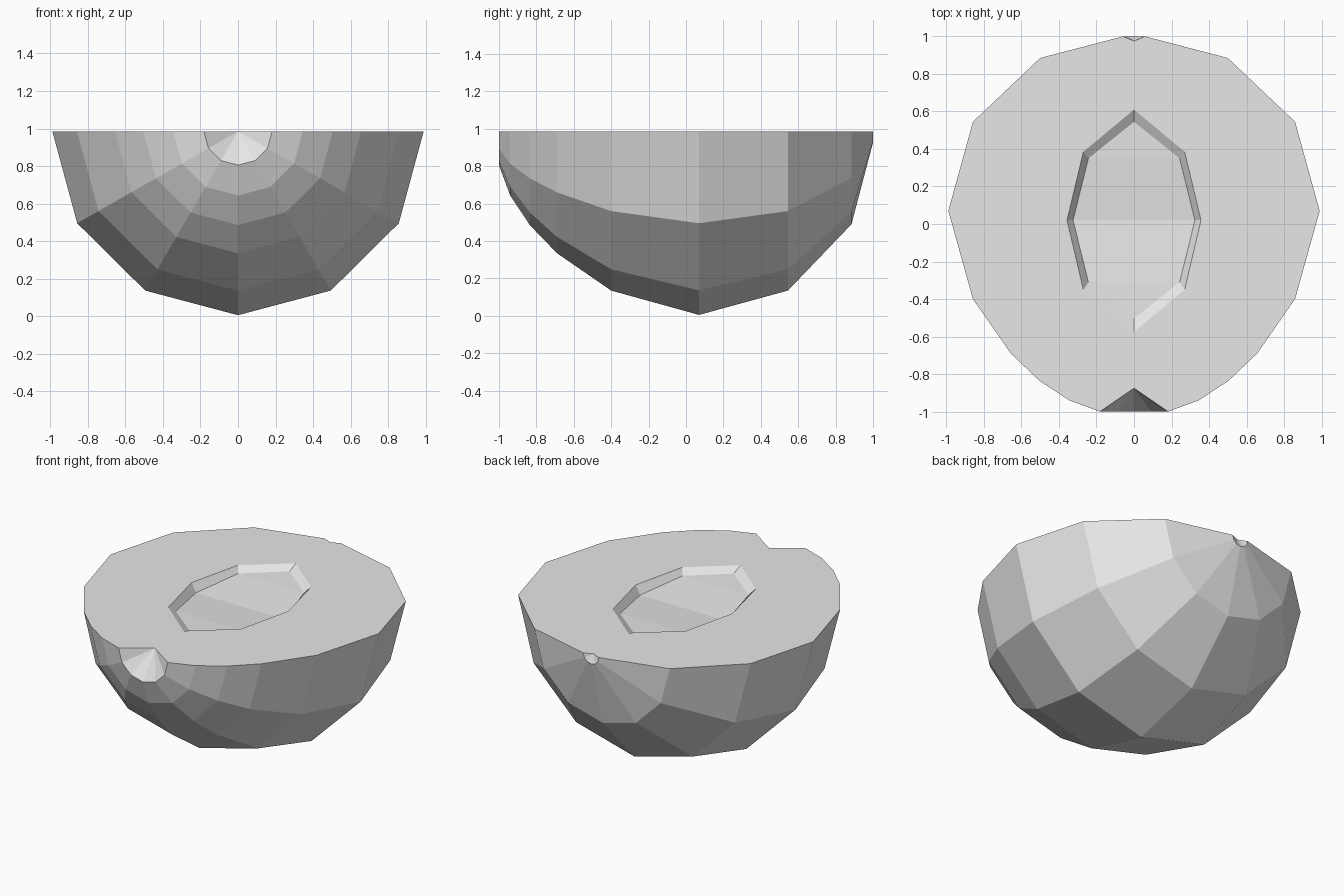
import bpy
import bmesh
import math

cube = bpy.data.objects.get("Cube")
if cube:
    bpy.data.objects.remove(cube, do_unlink=True)

RIM_Z = 0.985   # height of the flat cut
STEPS = 6       # facets across the half turn

# One flat grey for the whole fruit half
grey = bpy.data.materials.new("plain_grey")
grey.use_nodes = True
grey.diffuse_color = (0.8, 0.8, 0.8, 1)
grey.node_tree.nodes["Principled BSDF"].inputs["Base Color"].default_value = (0.8, 0.8, 0.8, 1)

bm = bmesh.new()


def vert(x, y, depth=0.0):
    return bm.verts.new((x, y, RIM_Z - depth))


# Skin: half-turn rings along y (y, radius), front to back
profile = [(-1, 0.18), (-0.94, 0.342), (-0.835, 0.5), (-0.69, 0.65), (-0.4, 0.85),
           (0.07, 0.98), (0.545, 0.85), (0.885, 0.495), (1, 0.058)]
rings = []
for y, r in profile:
    angles = [math.pi * i / STEPS for i in range(STEPS + 1)]
    rings.append([vert(1.01 * r * math.cos(a), y, r * math.sin(a)) for a in angles])
for a, b in zip(rings, rings[1:]):
    for i in range(STEPS):
        bm.faces.new((a[i], a[i + 1], b[i + 1], b[i]))

# Sunken stem and blossom ends
front_pit = vert(0, -0.875)
back_pit = vert(0, 0.975)
for pit, ring in ((front_pit, rings[0]), (back_pit, rings[-1])):
    for i in range(STEPS):
        bm.faces.new((pit, ring[i], ring[i + 1]))


# Stone hollow: loops of (half width, y, depth), back to front
def hollow_loop(points):
    right = [vert(*p) for p in points]
    left = [v if p[0] == 0 else vert(-p[0], *p[1:]) for v, p in zip(right, points)]
    return right, left


edge = hollow_loop([(0, 0.61, 0), (0.27, 0.385, 0), (0.357, 0.02, 0),
                    (0.27, -0.35, 0), (0, -0.575, 0)])
floor = hollow_loop([(0, 0.545, 0.03), (0.243, 0.35, 0.035), (0.325, 0.02, 0.06),
                     (0.243, -0.31, 0.035), (0, -0.505, 0.03)])
for outer, inner in zip(edge, floor):
    for i in range(4):
        bm.faces.new((outer[i], outer[i + 1], inner[i + 1], inner[i]))
(fr, fl) = floor
bm.faces.new((fr[0], fr[1], fl[1]))
bm.faces.new((fr[1], fr[2], fl[2], fl[1]))
bm.faces.new((fr[2], fr[3], fl[3], fl[2]))
bm.faces.new((fr[3], fr[4], fl[3]))

# Flat cut surface, one face on each side of the hollow
for side, outline in ((0, edge[0]), (-1, edge[1])):
    bm.faces.new([front_pit] + [r[side] for r in rings] + [back_pit] + outline)

bmesh.ops.recalc_face_normals(bm, faces=bm.faces[:])
mesh = bpy.data.meshes.new("fruit_half")
bm.to_mesh(mesh)
bm.free()
mesh.materials.append(grey)
fruit = bpy.data.objects.new("fruit_half", mesh)
bpy.context.scene.collection.objects.link(fruit)
